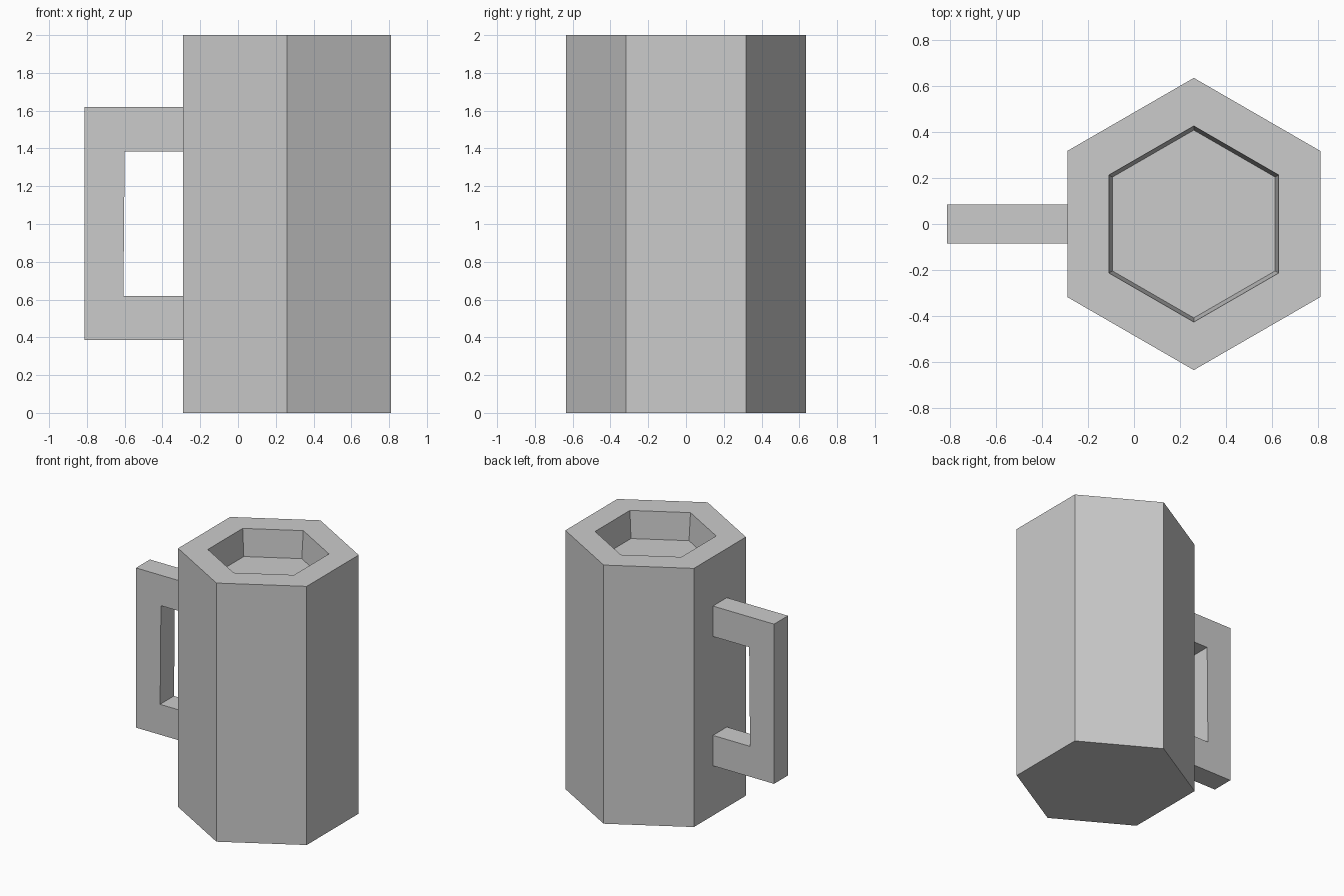
import bpy
import bmesh
from math import cos, sin, pi

cube = bpy.data.objects.get("Cube")
if cube:
    bpy.data.objects.remove(cube, do_unlink=True)

GREY = (0.6, 0.6, 0.6, 1.0)
mat = bpy.data.materials.new("plain grey")
mat.use_nodes = True
mat.diffuse_color = GREY
mat.node_tree.nodes["Principled BSDF"].inputs["Base Color"].default_value = GREY


def finish(name, bm):
    """Turn a bmesh into a flat-shaded object."""
    bmesh.ops.recalc_face_normals(bm, faces=bm.faces)
    mesh = bpy.data.meshes.new(name)
    bm.to_mesh(mesh)
    bm.free()
    mesh.materials.append(mat)
    obj = bpy.data.objects.new(name, mesh)
    bpy.context.collection.objects.link(obj)
    return obj


# Hexagonal mug body: rings run from the base, over the rim, to the inner floor
SIDES, CENTRE_X, HEIGHT = 6, 0.26, 2.0
profile = [(0.635, 0), (0.635, HEIGHT), (0.426, HEIGHT), (0.408, HEIGHT - 0.21)]
bm = bmesh.new()
rings = []
for radius, z in profile:
    angles = [pi / 2 + 2 * pi * i / SIDES for i in range(SIDES)]
    rings.append([bm.verts.new((CENTRE_X + radius * cos(a), radius * sin(a), z))
                  for a in angles])
for low, high in zip(rings, rings[1:]):
    for i in range(SIDES):
        j = (i + 1) % SIDES
        bm.faces.new((low[i], low[j], high[j], high[i]))
bm.faces.new(rings[0])
bm.faces.new(rings[-1])
finish("mug_body", bm)

# Square C-shaped handle, extruded through its thickness
HALF_WIDTH, BODY_X = 0.085, -0.29
outline = [(BODY_X, 0.385), (-0.813, 0.385), (-0.813, 1.62), (BODY_X, 1.62),
           (BODY_X, 1.385), (-0.6, 1.385), (-0.607, 0.62), (BODY_X, 0.62)]
bm = bmesh.new()
side = bm.faces.new([bm.verts.new((x, -HALF_WIDTH, z)) for x, z in outline])
extruded = bmesh.ops.extrude_face_region(bm, geom=[side], use_keep_orig=True)
moved = [v for v in extruded["geom"] if isinstance(v, bmesh.types.BMVert)]
bmesh.ops.translate(bm, verts=moved, vec=(0, 2 * HALF_WIDTH, 0))
finish("handle", bm)
